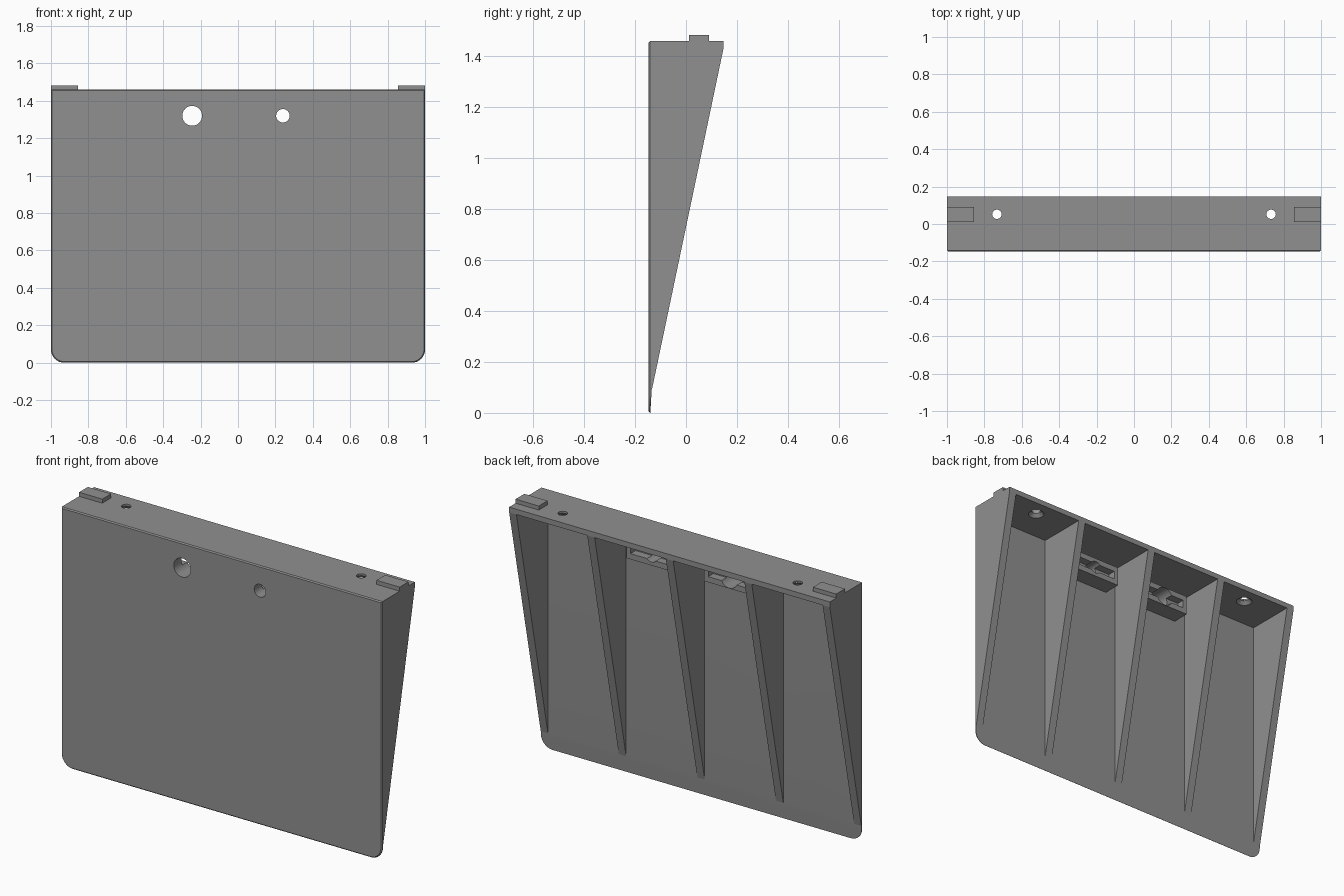
import bpy, bmesh, math
from mathutils import Matrix, Vector

if "Cube" in bpy.data.objects:
    bpy.data.objects.remove(bpy.data.objects["Cube"])

FRONT, BACK, REAR = -0.147, -0.134, 0.147   # panel front, panel back, rear lip
SHELF_Z, TOP_Z = 1.43, 1.46

grey = bpy.data.materials.new("mid grey")
grey.diffuse_color = (0.28, 0.28, 0.28, 1)
grey.use_nodes = True
grey.node_tree.nodes["Principled BSDF"].inputs["Base Color"].default_value = grey.diffuse_color


def finish(name, bm):
    bmesh.ops.recalc_face_normals(bm, faces=bm.faces)
    me = bpy.data.meshes.new(name)
    bm.to_mesh(me)
    bm.free()
    me.materials.append(grey)
    ob = bpy.data.objects.new(name, me)
    bpy.context.collection.objects.link(ob)
    return ob


def box(name, x0, x1, y0, y1, z0, z1):
    bm = bmesh.new()
    m = Matrix.Translation(((x0 + x1) / 2, (y0 + y1) / 2, (z0 + z1) / 2))
    m = m @ Matrix.Diagonal((x1 - x0, y1 - y0, z1 - z0, 1))
    bmesh.ops.create_cube(bm, size=1, matrix=m)
    return finish(name, bm)


def rod(name, centre, r1, r2, depth, axis):
    bm = bmesh.new()
    m = Matrix.Translation(centre)
    if axis == 'Y':
        m = m @ Matrix.Rotation(math.pi / 2, 4, 'X')
    bmesh.ops.create_cone(bm, cap_ends=True, segments=32, radius1=r1,
                          radius2=r2, depth=depth, matrix=m)
    return finish(name, bm)


def cut(target, cutter):
    mod = target.modifiers.new("cut", 'BOOLEAN')
    mod.operation = 'DIFFERENCE'
    mod.solver = 'EXACT'
    mod.object = cutter
    bpy.context.view_layer.objects.active = target
    bpy.ops.object.modifier_apply(modifier=mod.name)
    bpy.data.objects.remove(cutter)


def outline(inset):
    # rectangle with rounded lower corners, as (x, z)
    r, pts = 0.07, [(1 - inset, TOP_Z - inset), (-1 + inset, TOP_Z - inset)]
    for cx, start in ((-1 + r, math.pi), (1 - r, 1.5 * math.pi)):
        for i in range(9):
            a = start + i * math.pi / 16
            pts.append((cx + (r - inset) * math.cos(a), r + (r - inset) * math.sin(a)))
    return pts


# Front panel with a small chamfer around the front edge
bm = bmesh.new()
loops = [[bm.verts.new((x, y, z)) for x, z in outline(i)]
         for y, i in ((FRONT, 0.006), (FRONT + 0.006, 0), (BACK, 0))]
for a, b in zip(loops, loops[1:]):
    for i in range(len(a)):
        j = (i + 1) % len(a)
        bm.faces.new((a[i], a[j], b[j], b[i]))
bm.faces.new(loops[0])
bm.faces.new(loops[-1])
# Taper the lower back edge
cut_geom = bmesh.ops.bisect_plane(
    bm, geom=bm.verts[:] + bm.edges[:] + bm.faces[:], dist=1e-6,
    plane_co=Vector((0, FRONT + 0.007, 0)),
    plane_no=Vector((0, 0.1, -0.006)), clear_outer=True)["geom_cut"]
bmesh.ops.edgeloop_fill(bm, edges=[e for e in cut_geom if isinstance(e, bmesh.types.BMEdge)
                                   and e.is_boundary])
panel = finish("front_panel", bm)

# Top shelf
shelf = box("top_shelf", -1, 1, BACK, REAR, SHELF_Z, TOP_Z)

# Tapered ribs behind the panel
for i, (x0, x1) in enumerate(((-1, -0.955), (-0.513, -0.467), (-0.023, 0.023),
                              (0.467, 0.513), (0.955, 1))):
    bm = bmesh.new()
    prof = ((BACK, SHELF_Z), (REAR, SHELF_Z), (BACK, 0.09))
    a, b = [[bm.verts.new((x, y, z)) for y, z in prof] for x in (x0, x1)]
    bm.faces.new(a)
    bm.faces.new(b)
    for k in range(3):
        n = (k + 1) % 3
        bm.faces.new((a[k], a[n], b[n], b[k]))
    finish(f"rib_{i + 1}", bm)

# Slotted bosses and the round holes through them and the panel
HZ = 1.32
for name, x, r in (("large", -0.245, 0.053), ("small", 0.24, 0.036)):
    boss = box(name + "_hole_boss", x - 0.155, x + 0.155, BACK, BACK + 0.1,
               HZ - 0.055, HZ + 0.055)
    cut(boss, box("slot", x - 0.13, x + 0.13, BACK + 0.055, BACK + 0.2,
                  HZ - 0.023, HZ + 0.023))
    for part in (boss, panel):
        cut(part, rod("drill", (x, -0.1, HZ), r, r, 0.5, 'Y'))

# Countersunk shelf holes and the end tabs
for s, side in ((-1, "left"), (1, "right")):
    cut(shelf, rod("drill", (s * 0.733, 0.052, TOP_Z), 0.025, 0.025, 0.3, 'Z'))
    cut(shelf, rod("sink", (s * 0.733, 0.052, SHELF_Z + 0.005), 0.052, 0.024, 0.03, 'Z'))
    x0, x1 = sorted((s * 0.855, s * 1.0))
    box(side + "_tab", x0, x1, 0.012, 0.09, TOP_Z, 1.483)

# Smooth the round holes, keep edges sharp
for ob in bpy.context.scene.objects:
    ob.select_set(True)
bpy.context.view_layer.objects.active = panel
bpy.ops.object.shade_smooth_by_angle(angle=math.radians(25))
